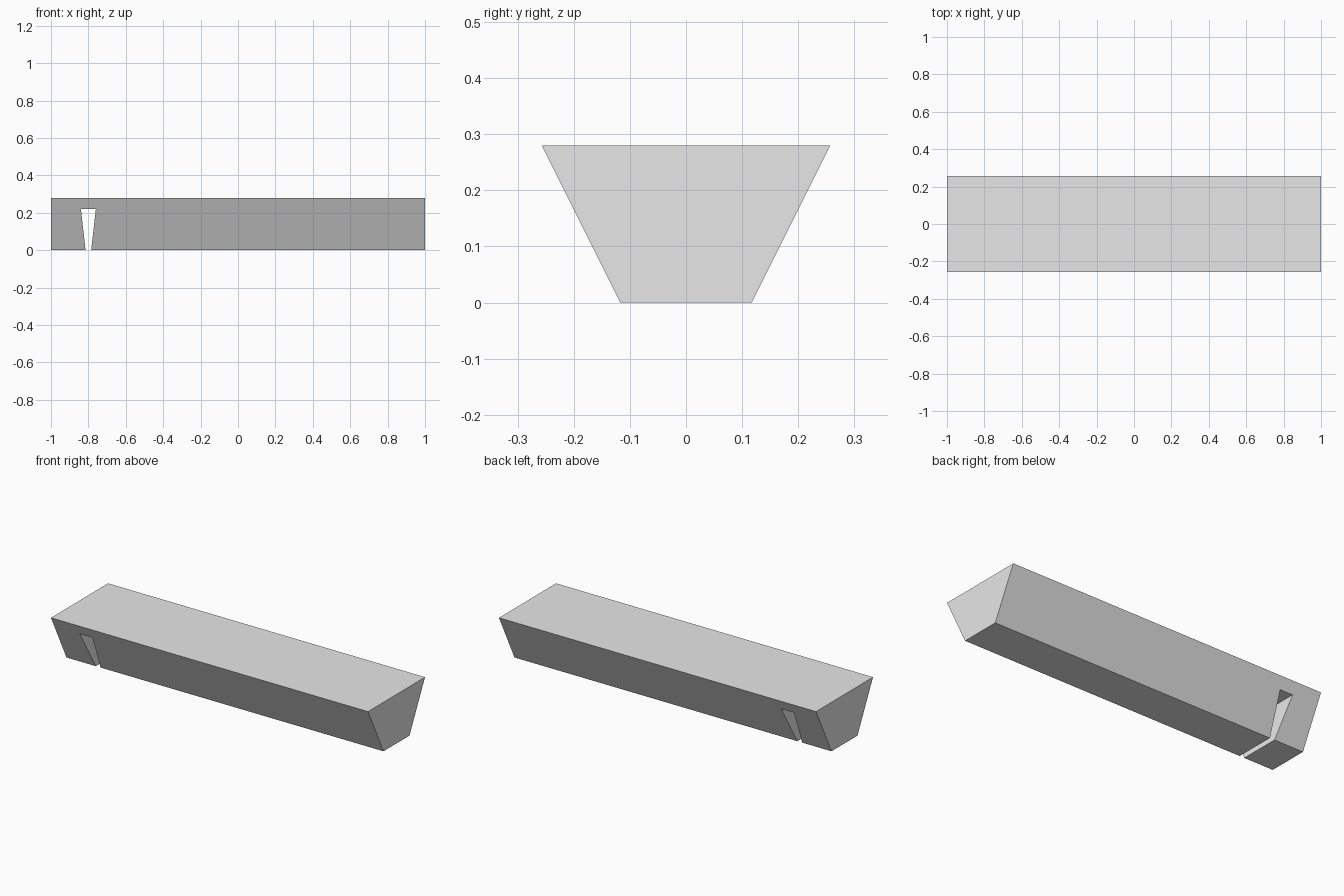
import bpy

cube = bpy.data.objects.get("Cube")
if cube:
    bpy.data.objects.remove(cube, do_unlink=True)

grey = bpy.data.materials.new("plain_grey")
grey.use_nodes = True
colour = (0.8, 0.8, 0.8, 1)
grey.diffuse_color = colour
grey.node_tree.nodes["Principled BSDF"].inputs["Base Color"].default_value = colour


def prism(name, bottom, top, z0, z1, axis, centre, half_length):
    """Trapezoid section (half widths bottom and top) swept along x or y."""
    section = [(-bottom, z0), (bottom, z0), (top, z1), (-top, z1)]
    verts = []
    for end in (-half_length, half_length):
        for w, z in section:
            verts.append((centre + end, w, z) if axis == "x" else (centre + w, end, z))
    faces = [(3, 2, 1, 0), (4, 5, 6, 7)]
    faces += [(i, (i + 1) % 4, (i + 1) % 4 + 4, i + 4) for i in range(4)]
    if axis == "y":
        faces = [f[::-1] for f in faces]
    mesh = bpy.data.meshes.new(name)
    mesh.from_pydata(verts, [], faces)
    mesh.materials.append(grey)
    obj = bpy.data.objects.new(name, mesh)
    bpy.context.collection.objects.link(obj)
    return obj


# Long beam with sloping sides
beam = prism("beam", 0.117, 0.257, 0, 0.28, "x", 0, 1)

# Dovetail slot near the right end, open at the bottom
cutter = prism("slot_cutter", 0.01, 0.04, -0.044, 0.22, "y", -0.8, 0.4)
cutter.hide_render = True
slot = beam.modifiers.new("slot", "BOOLEAN")
slot.operation = "DIFFERENCE"
slot.solver = "EXACT"
slot.object = cutter
bpy.context.view_layer.objects.active = beam
bpy.ops.object.modifier_apply(modifier=slot.name)
bpy.data.objects.remove(cutter, do_unlink=True)
